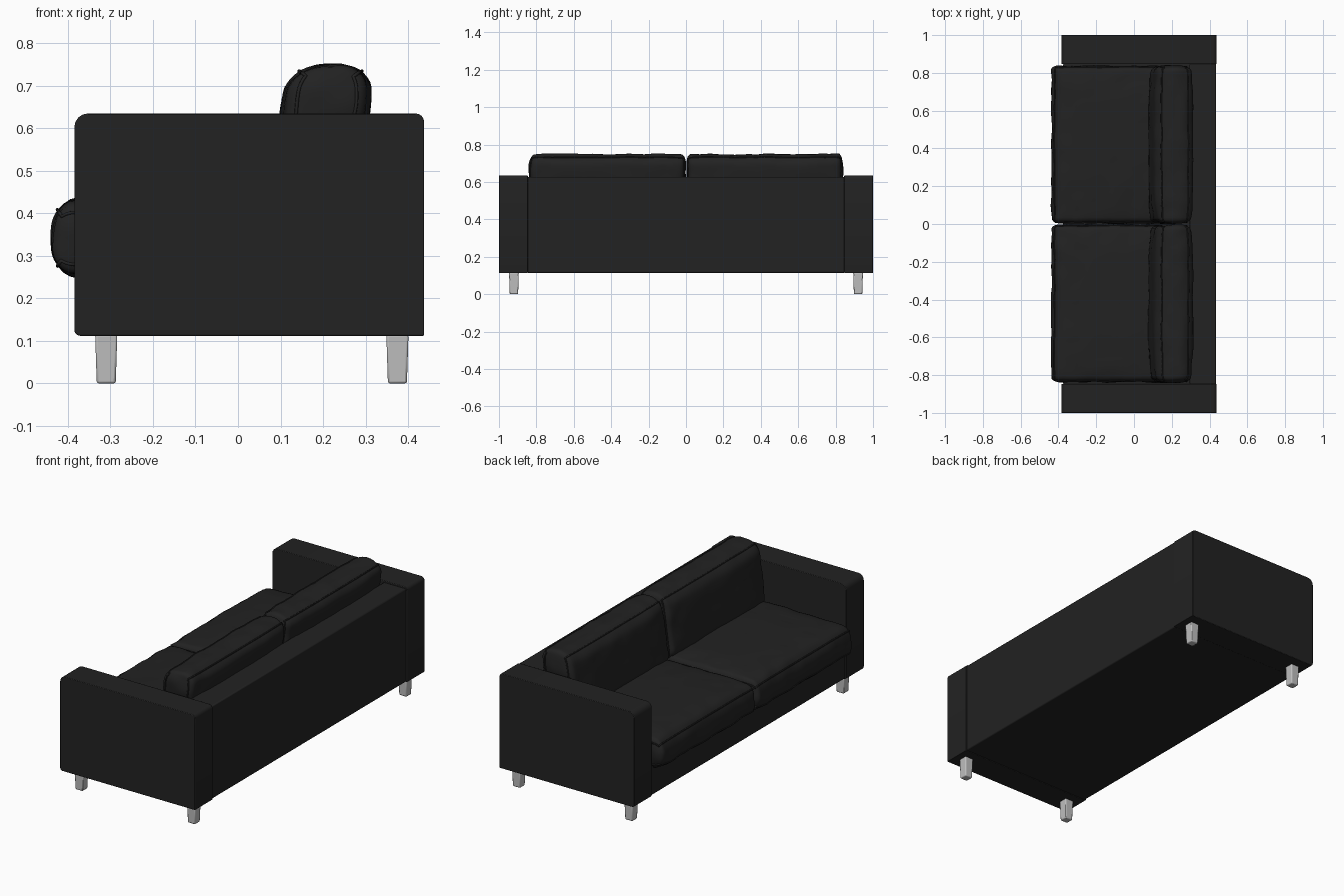
import bpy, bmesh, math
from mathutils import Vector, noise

if "Cube" in bpy.data.objects:
    bpy.data.objects.remove(bpy.data.objects["Cube"])


def material(name, rgb):
    m = bpy.data.materials.new(name)
    m.diffuse_color = (*rgb, 1)
    m.use_nodes = True
    m.node_tree.nodes["Principled BSDF"].inputs["Base Color"].default_value = m.diffuse_color
    return m


BLACK = material("black leather", (0.016, 0.016, 0.016))
METAL = material("brushed metal", (0.52, 0.52, 0.52))


def finish(name, bm, mat, angle=30):
    bmesh.ops.recalc_face_normals(bm, faces=bm.faces)
    me = bpy.data.meshes.new(name)
    bm.to_mesh(me)
    bm.free()
    me.materials.append(mat)
    ob = bpy.data.objects.new(name, me)
    bpy.context.collection.objects.link(ob)
    bpy.ops.object.select_all(action='DESELECT')
    ob.select_set(True)
    bpy.context.view_layer.objects.active = ob
    bpy.ops.object.shade_smooth_by_angle(angle=math.radians(angle))
    return ob


def bevel(ob, width, segments=2):
    b = ob.modifiers.new("soft edges", 'BEVEL')
    b.width, b.segments, b.limit_method = width, segments, 'ANGLE'


def box(name, lo, hi, mat, width=0.006, taper=1.0):
    bm = bmesh.new()
    bmesh.ops.create_cube(bm, size=2)
    lo, hi = Vector(lo), Vector(hi)
    c, h = (lo + hi) / 2, (hi - lo) / 2
    for v in bm.verts:
        k = taper if v.co.z < 0 else 1
        v.co = c + Vector((v.co.x * h.x * k, v.co.y * h.y * k, v.co.z * h.z))
    ob = finish(name, bm, mat)
    bevel(ob, width)
    return ob


def arm(name, y0, y1):
    # side profile with a separate radius on each corner
    corners = [(-0.385, 0.112, 0.014, 180), (0.438, 0.112, 0.003, 270),
               (0.438, 0.635, 0.02, 0), (-0.385, 0.635, 0.032, 90)]
    bm = bmesh.new()
    pts = []
    for x, z, r, start in corners:
        cx = x + r if x < 0 else x - r
        cz = z + r if z < 0.3 else z - r
        for i in range(5):
            a = math.radians(start + 22.5 * i)
            pts.append(bm.verts.new((cx + r * math.cos(a), y0, cz + r * math.sin(a))))
    f = bm.faces.new(pts)
    ext = bmesh.ops.extrude_face_region(bm, geom=[f])
    bmesh.ops.translate(bm, vec=(0, y1 - y0, 0),
                        verts=[g for g in ext['geom'] if isinstance(g, bmesh.types.BMVert)])
    bevel(finish(name, bm, BLACK), 0.006)


def cushion(name, centre, half, rad, thin, crown, seed, lean=0.0, cuts=31):
    """Rounded, crowned, lightly creased box with piping; thin = thickness axis."""
    c, h, r = Vector(centre), Vector(half), Vector(rad)
    flat = [a for a in range(3) if a != thin]

    def shape(p, puff=0.0):
        q = Vector([math.sin(t * math.pi / 2) * s for t, s in zip(p, h)])
        inner = Vector([max(-s + k, min(s - k, t)) for t, s, k in zip(q, h, r)])
        d = Vector([(t - i) / k for t, i, k in zip(q, inner, r)])
        if d.length > 1e-6:
            n = d.normalized()
            m = max(abs(t) for t in d)
            q = inner + Vector([a * k * m for a, k in zip(n, r)])
        else:
            n = Vector((0, 0, 0))
        # filling swells the broad faces
        u, v = (q[a] / h[a] for a in flat)
        q[thin] += crown * (1 - u ** 4) * (1 - v ** 4) * q[thin] / h[thin]
        # soft creases, strongest close to the seams
        s = Vector((q.x * 9, q.y * 9, q.z * 9)) + Vector((seed, seed * 2, 0))
        edge = max(abs(u), abs(v)) ** 3
        q += n * noise.noise(s * 1.4) * (0.003 + 0.005 * edge)
        q += n * puff
        if lean:
            q.x += lean * q.z
        return c + q

    bm = bmesh.new()
    bmesh.ops.create_cube(bm, size=2)
    bmesh.ops.subdivide_edges(bm, edges=bm.edges[:], cuts=cuts, use_grid_fill=True)
    for v in bm.verts:
        v.co = shape(v.co)
    finish(name, bm, BLACK, 60)

    # piping around both broad faces
    cu = bpy.data.curves.new(name + "_piping", 'CURVE')
    cu.dimensions, cu.bevel_depth, cu.bevel_resolution = '3D', 0.004, 1
    n = 32
    for side in (-1, 1):
        ring = []
        for a, b, da, db in ((-1, -1, 1, 0), (1, -1, 0, 1), (1, 1, -1, 0), (-1, 1, 0, -1)):
            for i in range(n):
                p = Vector((0, 0, 0))
                p[flat[0]], p[flat[1]] = a + da * 2 * i / n, b + db * 2 * i / n
                p[thin] = side
                ring.append(shape(p, 0.001))
        sp = cu.splines.new('POLY')
        sp.points.add(len(ring) - 1)
        for pt, co in zip(sp.points, ring):
            pt.co = (*co, 1)
        sp.use_cyclic_u = True
    cu.materials.append(BLACK)
    bpy.context.collection.objects.link(bpy.data.objects.new(name + "_piping", cu))


# frame
box("seat_base", (-0.375, -0.85, 0.114), (0.40, 0.85, 0.29), BLACK)
box("back_panel", (0.295, -0.85, 0.114), (0.434, 0.85, 0.626), BLACK)

for s, side in ((-1, "right"), (1, "left")):
    y0, y1 = sorted((s * 0.846, s * 1.0))
    arm(side + "_arm", y0, y1)

    # cushions
    cushion(side + "_seat_cushion", (-0.075, s * 0.42, 0.342), (0.362, 0.417, 0.082),
            (0.055, 0.022, 0.075), 2, 0.022, 3.1 + s)
    cushion(side + "_back_cushion", (0.195, s * 0.42, 0.572), (0.088, 0.417, 0.177),
            (0.075, 0.025, 0.06), 0, 0.018, 7.7 + s, lean=0.14)

    # legs
    for x, end in ((-0.31, "front"), (0.375, "back")):
        box(f"{end}_{side}_leg", (x - 0.026, s * 0.92 - 0.026, 0),
            (x + 0.026, s * 0.92 + 0.026, 0.115), METAL, 0.005, 0.86)
